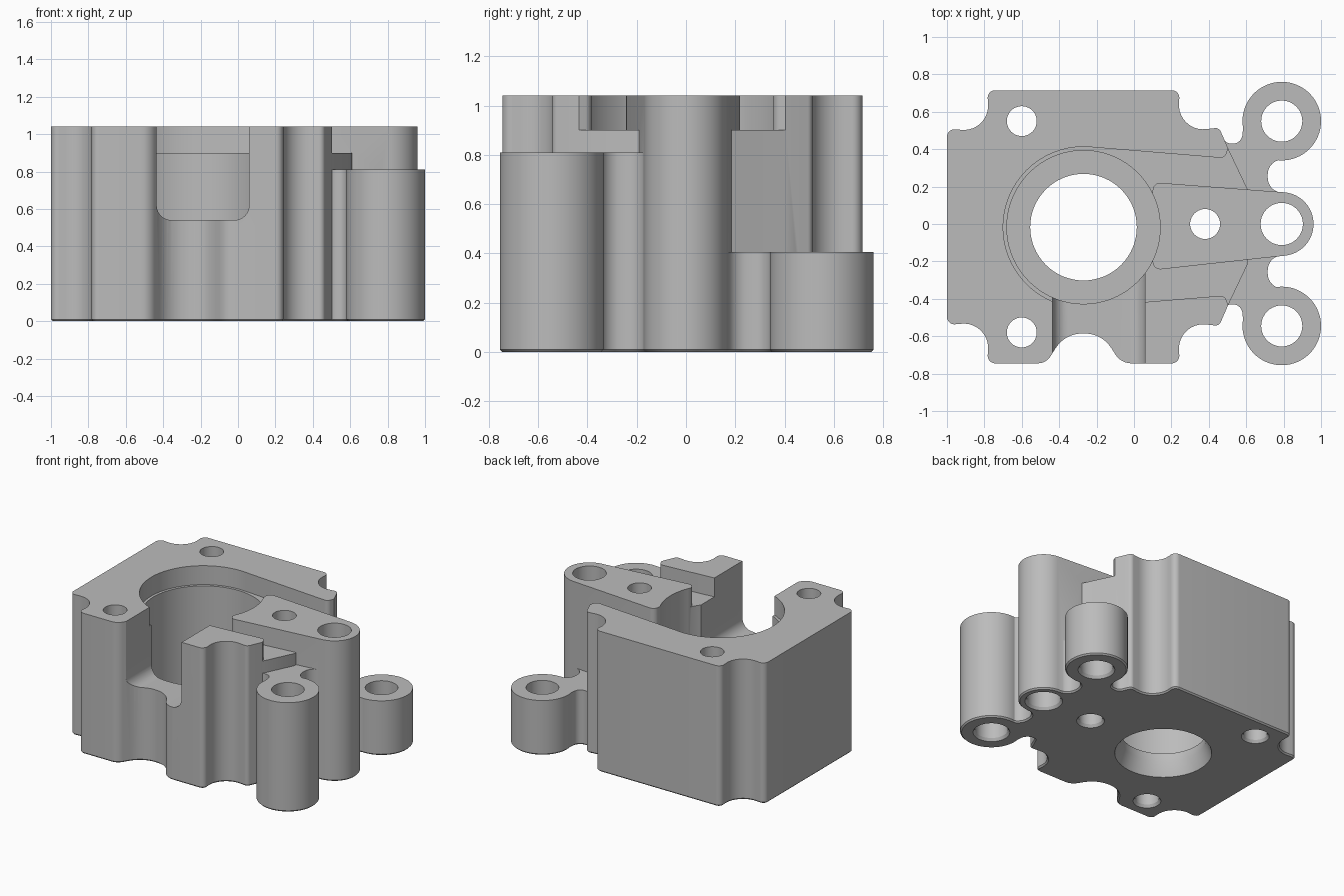
import bpy, bmesh, math
from mathutils import Vector

cube = bpy.data.objects.get("Cube")
if cube:
    bpy.data.objects.remove(cube, do_unlink=True)

grey = bpy.data.materials.new("plain_grey")
grey.use_nodes = True
colour = (0.5, 0.5, 0.5, 1)
grey.diffuse_color = colour
for node in grey.node_tree.nodes:
    if node.type == 'BSDF_PRINCIPLED':
        node.inputs["Base Color"].default_value = colour

HEIGHT = 1.04
BORE = (-0.27, -0.017)
MID = -0.015


def rounded(corners):
    """Outline from (x, y[, radius]) corners, each filleted by its radius."""
    out = []
    n = len(corners)
    for i, c in enumerate(corners):
        p = Vector(c[:2])
        r = c[2] if len(c) > 2 else 0
        if not r:
            out.append(p)
            continue
        a = (Vector(corners[i - 1][:2]) - p).normalized()
        b = (Vector(corners[(i + 1) % n][:2]) - p).normalized()
        half = a.angle(b) / 2
        centre = p + (a + b).normalized() * r / math.sin(half)
        reach = r / math.tan(half)
        start, end = p + a * reach - centre, p + b * reach - centre
        t0 = math.atan2(start.y, start.x)
        sweep = math.atan2(start.x * end.y - start.y * end.x, start.dot(end))
        steps = max(3, round(abs(sweep) / math.radians(9)))
        for k in range(steps + 1):
            t = t0 + sweep * k / steps
            out.append(centre + Vector((math.cos(t), math.sin(t))) * r)
    return out


def circle(x, y, r, n=64):
    return [Vector((x + r * math.cos(math.tau * k / n),
                    y + r * math.sin(math.tau * k / n))) for k in range(n)]


def inset_loop(pts, d):
    """Move a counter-clockwise loop inward by d."""
    out = []
    for i, p in enumerate(pts):
        e = (p - pts[i - 1]).normalized()
        f = (pts[(i + 1) % len(pts)] - p).normalized()
        n = Vector((-e.y - f.y, e.x + f.x)).normalized()
        out.append(p + n * d / max(0.4, n.dot(Vector((-e.y, e.x)))))
    return out


def prism(name, pts, z0, z1, inset=0, rise=0):
    """Extruded outline, optionally with a chamfered lower rim."""
    area = sum(pts[i - 1].x * p.y - p.x * pts[i - 1].y for i, p in enumerate(pts))
    if area < 0:
        pts = pts[::-1]
    levels = [(pts, z0), (pts, z1)]
    if inset:
        levels = [(inset_loop(pts, inset), z0), (pts, z0 + rise), (pts, z1)]
    bm = bmesh.new()
    rings = [[bm.verts.new((p.x, p.y, z)) for p in loop] for loop, z in levels]
    bm.faces.new(rings[0][::-1])
    bm.faces.new(rings[-1])
    for low, high in zip(rings, rings[1:]):
        for i in range(len(pts)):
            bm.faces.new((low[i - 1], low[i], high[i], high[i - 1]))
    bmesh.ops.recalc_face_normals(bm, faces=bm.faces[:])
    mesh = bpy.data.meshes.new(name)
    bm.to_mesh(mesh)
    bm.free()
    mesh.materials.append(grey)
    ob = bpy.data.objects.new(name, mesh)
    bpy.context.collection.objects.link(ob)
    return ob


def combine(target, tool, operation):
    """Apply a boolean and discard the tool."""
    tool.hide_render = True
    mod = target.modifiers.new("combine", 'BOOLEAN')
    mod.operation = operation
    mod.solver = 'EXACT'
    mod.object = tool
    bpy.context.view_layer.objects.active = target
    bpy.ops.object.modifier_apply(modifier=mod.name)
    bpy.data.objects.remove(tool, do_unlink=True)


def cut(target, tool):
    combine(target, tool, 'DIFFERENCE')


def join(target, tool):
    combine(target, tool, 'UNION')


def mirrored(corners):
    return [(c[0], 2 * MID - c[1], *c[2:]) for c in reversed(corners)]


# Block with scalloped corners and a scooped front
back = [(0.61, 0.18), (0.505, 0.4), (0.455, 0.515, 0.03), (0.23, 0.49, 0.13),
        (0.245, 0.715, 0.04), (-0.785, 0.715, 0.04), (-0.77, 0.49, 0.13),
        (-1, 0.51, 0.04)]
scoop = [(-0.47, -0.745, 0.08), (-0.37, -0.585, 0.17),
         (-0.17, -0.585, 0.17), (-0.07, -0.745, 0.1)]
front = mirrored(back)
outline = back + front[:3] + scoop + front[3:]
body = prism("pump_body", rounded(outline), 0, HEIGHT, 0.01, 0.01)

# Shallow top recess: round ledge and the channel beside the arm
cut(body, prism("ledge_cutter", circle(*BORE, 0.43), 0.9, 1.3))
side = [(0.9, 0.45), (0.52, 0.45), (0.485, 0.352, 0.035), (-0.23, 0.411)]
cut(body, prism("channel_cutter", rounded(side + mirrored(side)), 0.9, 1.3))

# Full-height arm with a rounded end
tip = [(0.79 + 0.17 * math.cos(t), 0.17 * math.sin(t))
       for t in (math.radians(a) for a in range(-84, 87, 6))]
arm = [(0.1, 0.223, 0.04), (0.1, -0.247, 0.04)] + tip
join(body, prism("arm", rounded(arm), 0, HEIGHT, 0.01, 0.01))

# Ears and their webs, tall at the front and short at the back
web = [(0.4, 0.1), (0.4, 0.45), (0.455, 0.5), (0.49, 0.43, 0.05),
       (0.575, 0.43, 0.05), (0.587, 0.55), (0.79, 0.55), (0.82, 0.345),
       (0.715, 0.345, 0.08), (0.715, 0.178, 0.08), (0.82, 0.163)]
for s, top, y in ((1, 0.405, 0.55), (-1, 0.81, -0.545)):
    flipped = [(c[0], s * c[1], *c[2:]) for c in web]
    join(body, prism("web", rounded(flipped), 0, top, 0.01, 0.01))
    join(body, prism("ear", circle(0.79, y, 0.21), 0, top, 0.01, 0.01))

# Main bore and the flared hole through its floor
cut(body, prism("bore_cutter", circle(*BORE, 0.41, 96), 0.16, 1.3))
cut(body, prism("floor_hole_cutter", circle(*BORE, 0.285), -0.01, 0.4, -0.044, 0.11))

# Front window with rounded lower corners, drawn upright then turned
window = prism("window_cutter", rounded([(-0.435, 0.54, 0.08), (0.06, 0.54, 0.08),
                                         (0.06, 1.3), (-0.435, 1.3)]), 0.2, 1)
window.rotation_euler.x = math.pi / 2
bpy.context.view_layer.update()
cut(body, window)

# Bolt holes and ear holes
for x, y, r in ((-0.6, 0.55, 0.08), (-0.6, -0.58, 0.08), (0.38, 0, 0.08),
                (0.79, 0.55, 0.11), (0.79, 0, 0.113), (0.79, -0.545, 0.11)):
    cut(body, prism("hole_cutter", circle(x, y, r, 40), -0.01, 1.3, -0.02, 0.03))

# Smooth the curved walls, keep the edges crisp
bpy.ops.object.select_all(action='DESELECT')
body.select_set(True)
bpy.context.view_layer.objects.active = body
bpy.ops.object.shade_smooth_by_angle(angle=math.radians(30))
